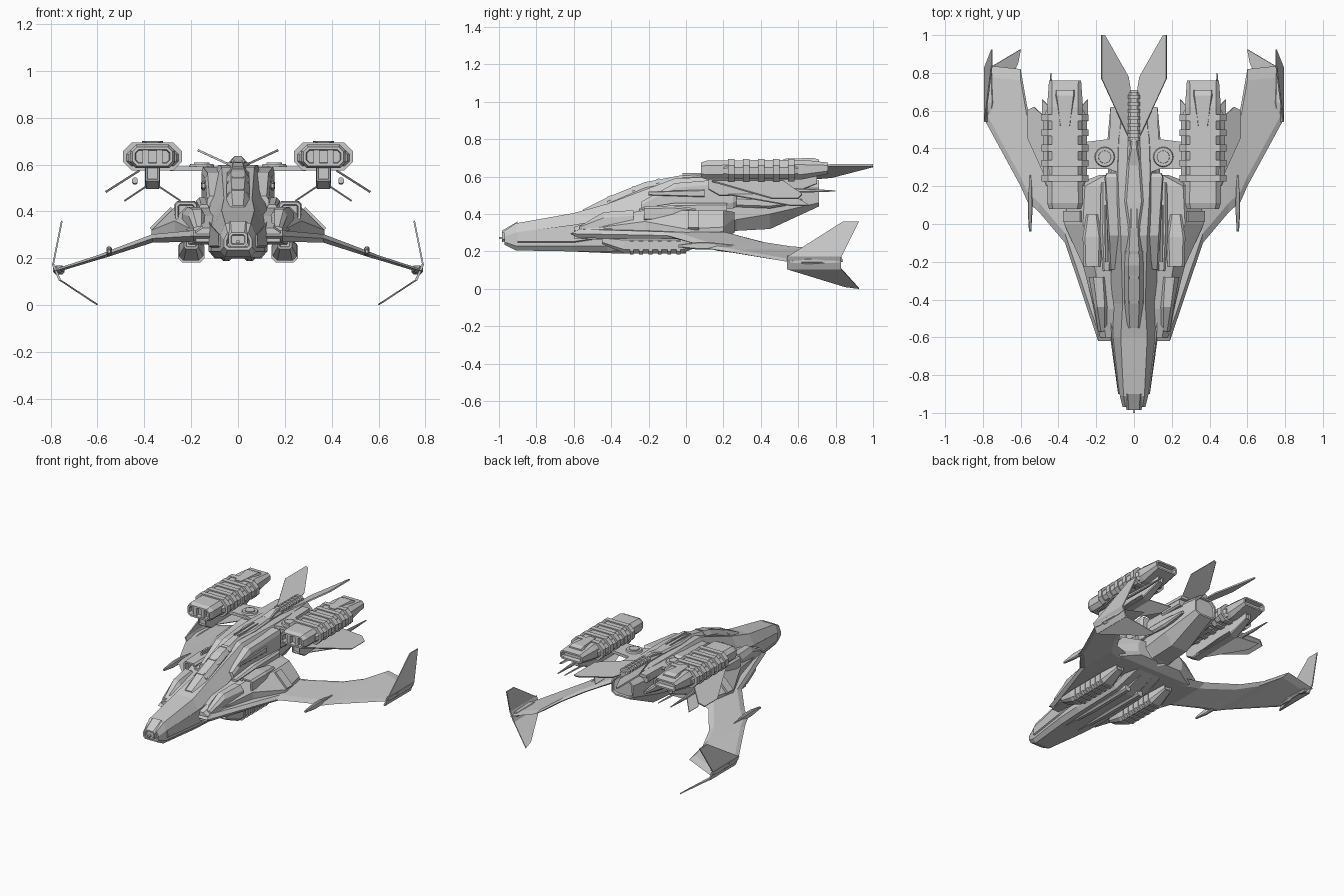
import bpy, bmesh, math
from mathutils import Vector


def finish(name, bm, mirror=False):
    bmesh.ops.recalc_face_normals(bm, faces=bm.faces)
    me = bpy.data.meshes.new(name)
    bm.to_mesh(me)
    bm.free()
    ob = bpy.data.objects.new(name, me)
    bpy.context.collection.objects.link(ob)
    if mirror:
        ob.modifiers.new("mirror", "MIRROR").use_mirror_merge = False
    return ob


def loft(name, rings, mirror=False, inset=0, depth=0):
    """Skin a row of equal-sized rings; optionally recess both end caps."""
    bm = bmesh.new()
    vs = [[bm.verts.new(p) for p in r] for r in rings]
    n = len(vs[0])
    for a, b in zip(vs, vs[1:]):
        for i in range(n):
            j = (i + 1) % n
            bm.faces.new((a[i], a[j], b[j], b[i]))
    caps = [bm.faces.new(vs[0]), bm.faces.new(vs[-1])]
    if inset:
        bmesh.ops.recalc_face_normals(bm, faces=bm.faces)
        bmesh.ops.inset_individual(bm, faces=caps, thickness=inset)
        bmesh.ops.inset_individual(bm, faces=caps, thickness=0.004, depth=-depth)
    return finish(name, bm, mirror)


def octo(y, cx, top, mid, bot, z0, za, zb, z1):
    """Eight-sided section across y: top, middle and bottom half widths."""
    half = [(top, z1), (mid, zb), (mid, za), (bot, z0)]
    return [(cx + w, y, z) for w, z in half] + [(cx - w, y, z) for w, z in reversed(half)]


def tube(name, x, secs, c=0.3, mirror=True, inset=0, depth=0):
    """Chamfered box along y; secs = (y, half width, z0, z1)."""
    rings = []
    for y, w, z0, z1 in secs:
        k = min(w * 2, z1 - z0) * c
        rings.append(octo(y, x, w - k, w, w - k, z0, z0 + k, z1 - k, z1))
    return loft(name, rings, mirror, inset, depth)


def box(name, x, y, z, mirror=True):
    """Box from (min, max) pairs."""
    ring = lambda yy: [(x[0], yy, z[0]), (x[1], yy, z[0]), (x[1], yy, z[1]), (x[0], yy, z[1])]
    return loft(name, [ring(y[0]), ring(y[1])], mirror)


def plate(name, pts, t=0.01):
    """Flat mirrored panel with thickness."""
    p = [Vector(q) for q in pts]
    n = (p[1] - p[0]).cross(p[2] - p[0]).normalized() * t / 2
    return loft(name, [[q - n for q in p], [q + n for q in p]], True)


# --- main hull ---
loft("fuselage", [octo(*s) for s in [
    (-0.97, 0, .045, .06, .045, .235, .25, .28, .31),
    (-0.91, 0, .055, .075, .055, .205, .23, .30, .35),
    (-0.60, 0, .070, .115, .090, .200, .23, .33, .405),
    (-0.42, 0, .060, .125, .100, .200, .23, .36, .455),
    (-0.06, 0, .070, .115, .100, .210, .24, .50, .590),
    (0.12, 0, .080, .120, .095, .260, .29, .53, .598),
    (0.27, 0, .085, .120, .065, .310, .37, .54, .598),
    (0.45, 0, .080, .115, .060, .320, .40, .54, .595),
    (0.71, 0, .045, .085, .050, .440, .46, .54, .580)]], inset=.012, depth=.012)
tube("nose_cap", 0, [(-.985, .04, .25, .31), (-.90, .05, .27, .36)], .2, False, .01, .01)
box("nose_barrel", (-.006, .006), (-1, -.95), (.265, .277), False)
plate("cheek_panel", [(.080, -.90, .25), (.122, -.6, .25), (.133, -.28, .30),
                      (.126, -.42, .37), (.114, -.6, .34), (.078, -.9, .30)], .01)

# --- canopy and spine ---
loft("canopy", [octo(*s) for s in [
    (-.55, 0, .022, .04, .04, .38, .39, .41, .425),
    (-.42, 0, .028, .050, .055, .40, .43, .455, .490),
    (-.22, 0, .030, .050, .055, .45, .51, .54, .570),
    (-.02, 0, .020, .040, .040, .50, .56, .58, .608)]])
for y, z in [(-.42, .490), (-.29, .542), (-.16, .582)]:
    tube("canopy_frame", 0, [(y, .046, z-.08, z+.003), (y+.018, .048, z-.08, z+.009)], .28, False)
tube("spine", 0, [(-.02, .03, .56, .605), (.12, .05, .57, .612), (.34, .035, .57, .615),
                  (.70, .025, .57, .612)], .25, False)
for i in range(7):
    y = .44 + i*.037
    tube("spine_rib", 0, [(y, .033, .58, .63), (y+.02, .033, .58, .63)], .25, False)
tube("spine_hump", 0, [(.31, .035, .59, .615), (.40, .022, .59, .637), (.45, .015, .59, .63)], .2, False)
for s in (-1, 1):
    box("spine_rail", (s*.016-.004, s*.016+.004), (-.02, .20), (.60, .618), False)

# --- shoulders: flat-topped blocks beside the spine ---
loft("shoulder", [octo(*s) for s in [
    (-.24, .11, .012, .022, .022, .42, .43, .45, .465),
    (-.06, .10, .030, .040, .035, .42, .45, .54, .565),
    (.25, .10, .050, .056, .040, .43, .46, .565, .590),
    (.27, .10, .040, .046, .035, .44, .47, .56, .580)]], True)
tube("shoulder_gun", .147, [(-.20, .007, .50, .52), (.10, .01, .49, .53)], .25)
tube("flank_duct", .115, [(.20, .02, .44, .49), (.45, .025, .43, .49), (.62, .01, .46, .48)], .25)
tube("tail_block", .09, [(.42, .035, .53, .585), (.60, .035, .53, .58)], .2)

# --- wing-root nacelles and intakes ---
loft("root_fairing", [octo(*s) for s in [
    (-.60, .12, .03, .06, .06, .27, .29, .31, .33),
    (-.45, .12, .05, .09, .09, .26, .28, .33, .38),
    (-.22, .12, .09, .15, .13, .27, .29, .36, .42),
    (.00, .12, .15, .25, .20, .27, .29, .32, .42),
    (.20, .12, .14, .22, .16, .27, .29, .33, .42),
    (.26, .10, .05, .08, .06, .30, .32, .38, .41)]], True)
tube("root_crest", .145, [(-.25, .02, .38, .43), (-.05, .035, .39, .46), (.22, .03, .39, .46)], .2)
loft("side_panel", [octo(*s) for s in [
    (-.57, .165, .01, .025, .025, .31, .32, .33, .335),
    (-.44, .175, .02, .035, .04, .32, .33, .38, .41),
    (-.28, .19, .025, .05, .06, .32, .33, .39, .42)]], True)
tube("upper_intake", .222, [(-.225, .045, .36, .44), (-.07, .05, .36, .445), (.05, .03, .37, .43)],
     .15, True, .012, .04)
plate("wing_vent", [(.28, .01, .412), (.37, .01, .322), (.37, .07, .322), (.28, .07, .412)], .02)
tube("lower_pod", .2, [(-.45, .03, .24, .28), (-.33, .052, .19, .28), (-.02, .052, .19, .28),
                       (.10, .03, .24, .28)], .22, True, .008, .01)
for i in range(6):
    y = -.30 + i*.05
    tube("pod_rib", .2, [(y, .057, .183, .27), (y+.02, .057, .183, .27)], .2)
tube("belly_gun", .05, [(-.62, .012, .20, .22), (-.35, .022, .188, .23), (0, .022, .19, .24)], .25)
tube("belly_keel", 0, [(-.25, .04, .205, .26), (-.05, .06, .20, .28), (.18, .05, .28, .34)], .2, False)

# --- main wings, lofted outward along x ---
rings = []
for x, le, te, z, t in [(.08, -.62, .20, .295, .026), (.19, -.62, .20, .295, .024),
                        (.365, -.10, .27, .285, .018), (.50, .06, .46, .238, .014),
                        (.565, .12, .62, .215, .012), (.60, .20, .82, .203, .010),
                        (.785, .54, .84, .145, .008)]:
    rings.append([(x, le, z), (x, le+.05, z+t), (x, te-.06, z+t),
                  (x, te, z), (x, te-.06, z-t), (x, le+.05, z-t)])
loft("main_wing", rings, True)
tube("wing_gun", .55, [(-.04, .006, .222, .236), (.06, .012, .21, .25), (.12, .012, .21, .25),
                       (.26, .006, .215, .235)], .25)

# --- wing-tip fins ---
plate("tip_fin_upper", [(.79, .54, .17), (.752, .84, .36), (.752, .925, .36), (.79, .83, .17)], .007)
plate("tip_fin_middle", [(.79, .54, .175), (.79, .83, .175), (.76, .83, .105), (.76, .54, .105)], .01)
plate("tip_fin_lower", [(.76, .54, .107), (.76, .83, .107), (.60, .925, .002), (.615, .85, .012)], .007)
tube("tip_pod", .765, [(.56, .010, .14, .155), (.64, .025, .13, .17), (.80, .018, .135, .165)], .3)

# --- engines ---
E = .365
tube("engine_body", E, [(.08, .085, .595, .675), (.11, .095, .585, .685), (.62, .095, .585, .69),
                        (.76, .085, .615, .675)], .25, True, .012, .03)
tube("engine_side_rail", E, [(.20, .10, .60, .66), (.24, .116, .59, .67), (.56, .116, .59, .67),
                             (.60, .10, .60, .66)], .28)
for i in range(5):
    y = .225 + i*.08
    tube("engine_rib", E, [(y, .125, .575, .695), (y+.035, .125, .575, .695)], .3)
loft("engine_top_hatch", [[(E-a, y, .67), (E+a, y, .67), (E+a*.8, y, z), (E-a*.8, y, z)]
                          for y, a, z in [(.52, .03, .695), (.68, .055, .70), (.71, .055, .69)]], True)
tube("engine_keel", E, [(.12, .03, .53, .60), (.18, .032, .495, .60), (.55, .032, .50, .60),
                        (.70, .02, .56, .62)], .1, True, .006, .01)
for s in (-1, 1):
    box("engine_grille", (E+s*.03-.012, E+s*.03+.012), (.085, .15), (.60, .67))
    plate("engine_lower_fin", [(E+s*.03, .22, .505), (E+s*.03, .56, .505),
                               (E+s*.12, .66, .445), (E+s*.12, .56, .445)], .007)
plate("engine_outer_fin", [(.42, .14, .575), (.565, .46, .483), (.565, .60, .483), (.53, .62, .505),
                           (.42, .52, .575)], .009)
tube("engine_spike", .44, [(.45, .012, .52, .545), (.65, .010, .515, .535), (.80, .003, .52, .526)], .25)

# --- pylons carrying the engines ---
plate("engine_pylon", [(.08, .27, .582), (.13, .29, .582), (.29, .29, .582), (.29, .43, .582),
                       (.13, .45, .582), (.125, .62, .582), (.07, .62, .582)], .02)
bm = bmesh.new()
for r, h in ((.055, .015), (.036, .022)):
    res = bmesh.ops.create_cone(bm, cap_ends=True, segments=16, radius1=r, radius2=r*.9, depth=h)
    bmesh.ops.translate(bm, verts=res["verts"], vec=(.155, .355, .588+h/2))
finish("pylon_turbine", bm, True)

# --- V tail ---
plate("tail_fin", [(.02, .44, .592), (.172, .77, .662), (.172, 1.0, .662), (.155, 1.0, .654),
                   (.03, .78, .597), (.02, .72, .592)], .009)
